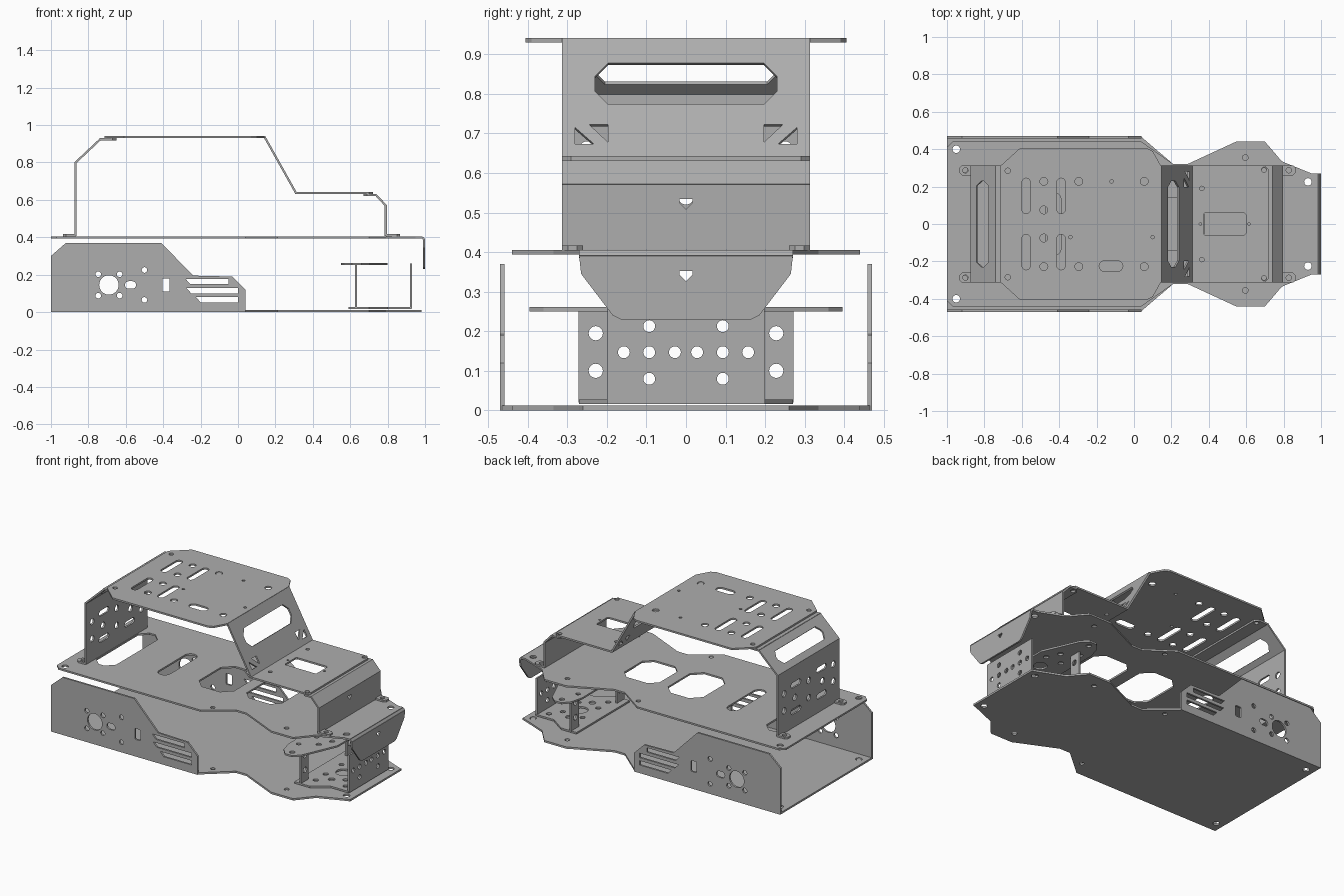
import bpy, bmesh
from math import cos, sin, pi
from mathutils import Vector, Matrix

cube = bpy.data.objects.get("Cube")
if cube:
    bpy.data.objects.remove(cube, do_unlink=True)

metal = bpy.data.materials.new("grey_metal")
metal.use_nodes = True
GREY = (0.42, 0.42, 0.42, 1)
metal.diffuse_color = GREY
metal.node_tree.nodes["Principled BSDF"].inputs["Base Color"].default_value = GREY
T = 0.011  # sheet thickness


# ---- 2D shapes ----
def circle(x, y, r, n=20):
    return [(x + r * cos(2 * pi * i / n), y + r * sin(2 * pi * i / n)) for i in range(n)]


def slot(x, y, w, h, n=8):
    """Rounded slot, long along its larger side."""
    r = min(w, h) / 2
    d = abs(w - h) / 2
    pts = []
    for side in (1, -1):
        for i in range(n + 1):
            a = pi * i / n - pi / 2
            pts.append((side * (d + r * cos(a)), side * r * sin(a)))
    return [(x + a, y + b) if w > h else (x - b, y + a) for a, b in pts]


def chamfered(x, y, w, h, c):
    a, b = w / 2, h / 2
    pts = [(a, c - b), (a, b - c), (a - c, b), (c - a, b),
           (-a, b - c), (-a, c - b), (c - a, -b), (a - c, -b)]
    return [(x + p, y + q) for p, q in pts]


def mirror_v(half):
    """Closed outline from the half with positive second coordinate."""
    return half + [(u, -v) for u, v in reversed(half)]


def mirror_u(half):
    return half + [(-u, v) for u, v in reversed(half)]


def both_v(shapes):
    return shapes + [[(u, -v) for u, v in s] for s in shapes]


def both_u(shapes):
    return shapes + [[(-u, v) for u, v in s] for s in shapes]


# ---- sheet builders ----
def sheet(name, outline, holes, origin, u, v, t=T):
    curve = bpy.data.curves.new(name, 'CURVE')
    curve.dimensions = '2D'
    curve.fill_mode = 'BOTH'
    curve.extrude = t / 2
    for loop in [outline] + holes:
        sp = curve.splines.new('POLY')
        sp.points.add(len(loop) - 1)
        for p, (a, b) in zip(sp.points, loop):
            p.co = (a, b, 0, 1)
        sp.use_cyclic_u = True
    temp = bpy.data.objects.new(name + "_curve", curve)
    bpy.context.collection.objects.link(temp)
    bpy.context.view_layer.update()
    mesh = bpy.data.meshes.new_from_object(temp)
    bpy.data.objects.remove(temp, do_unlink=True)
    u, v = Vector(u), Vector(v)
    frame = Matrix((u, v, u.cross(v).normalized())).transposed().to_4x4()
    frame.translation = origin
    mesh.transform(frame)
    bm = bmesh.new()
    bm.from_mesh(mesh)
    bmesh.ops.remove_doubles(bm, verts=bm.verts, dist=1e-5)
    bmesh.ops.recalc_face_normals(bm, faces=bm.faces)
    bm.to_mesh(mesh)
    bm.free()
    mesh.name = name
    mesh.materials.clear()
    mesh.materials.append(metal)
    for p in mesh.polygons:
        p.material_index = 0
        p.use_smooth = False
    ob = bpy.data.objects.new(name, mesh)
    bpy.context.collection.objects.link(ob)
    return ob


def level(name, outline, holes, z, t=T):
    return sheet(name, outline, holes, (0, 0, z), (1, 0, 0), (0, 1, 0), t)


def upright(name, low, high, outline, holes):
    """Cross sheet through two (x, z) points; shapes are given in (y, z)."""
    slope = (high[0] - low[0]) / (high[1] - low[1])
    return sheet(name, outline, holes, (low[0] - slope * low[1], 0, 0),
                 (0, 1, 0), (slope, 0, 1))


def band(half, z0, z1):
    return [(half, z0), (half, z1), (-half, z1), (-half, z0)]


# ---- chassis floor and side panels ----
front_half = [(0.21, 0.32), (0.285, 0.32), (0.545, 0.44), (0.70, 0.44), (0.735, 0.40), (0.79, 0.335)]
bolts = both_v([circle(-0.95, 0.40, 0.02), circle(0.08, 0.37, 0.014),
                circle(0.595, 0.355, 0.015), circle(0.93, 0.225, 0.02)])
level("floor_plate", mirror_v([(-1, 0.465), (0.04, 0.465)] + front_half + [(0.95, 0.27), (0.98, 0.26)]),
      bolts, 0.006, 0.012)

side_outline = [(-1, 0), (0.04, 0), (0.04, 0.12), (-0.03, 0.19), (-0.24, 0.195),
                (-0.41, 0.37), (-0.92, 0.37), (-1, 0.30)]
side_holes = [circle(-0.69, 0.145, 0.052, 32), slot(-0.575, 0.145, 0.06, 0.04),
              circle(-0.5, 0.225, 0.015), circle(-0.5, 0.065, 0.015),
              chamfered(-0.385, 0.145, 0.04, 0.07, 0.004)]
side_holes += [circle(-0.69 + i * 0.057, 0.145 + j * 0.057, 0.015) for i in (-1, 1) for j in (-1, 1)]
for x0, x1, z in ((-0.28, -0.05, 0.163), (-0.275, 0, 0.114), (-0.225, 0, 0.066)):
    side_holes.append([(x0, z + 0.014), (x0 + 0.025, z - 0.014), (x1, z - 0.014), (x1, z + 0.014)])
for name, y in (("right_side_panel", -0.464), ("left_side_panel", 0.464)):
    sheet(name, side_outline, side_holes, (0, y, 0), (1, 0, 0), (0, 0, 1), 0.012)

# ---- middle deck with folded nose ----
deck_holes = bolts + both_v([circle(-0.905, 0.29, 0.014)]) + [
    chamfered(-0.79, 0, 0.14, 0.52, 0.05), slot(-0.43, 0, 0.08, 0.34),
    chamfered(-0.075, 0, 0.25, 0.34, 0.06), chamfered(0.25, 0, 0.25, 0.28, 0.05)]
level("deck_plate", mirror_v([(-1, 0.41), (-0.97, 0.44), (0.04, 0.44)] + front_half + [(0.95, 0.27), (0.985, 0.27)]),
      deck_holes, 0.4)
small_triangle = [(-0.017, 0.012), (0.017, 0.012), (0.017, 0.004), (0, -0.014), (-0.017, 0.004)]


def triangle_at(z):
    return [(y, z + h) for y, h in small_triangle]


upright("nose_bend", (0.994, 0.388), (0.984, 0.402), band(0.27, 0.388, 0.402), [])
upright("nose_flap", (0.994, 0.23), (0.994, 0.39),
        mirror_u([(0.27, 0.39), (0.265, 0.345), (0.185, 0.24), (0.165, 0.23)]), [triangle_at(0.34)])

# ---- cage rear ----
wall_holes = both_u([slot(0.13, 0.51, 0.10, 0.035), slot(0.13, 0.68, 0.10, 0.035),
                     circle(0.14, 0.595, 0.02), circle(0.25, 0.55, 0.02), circle(0.25, 0.66, 0.02)])
wall_holes += [circle(0, 0.54, 0.02), circle(0, 0.65, 0.02)]
upright("cage_rear_wall", (-0.868, 0.41), (-0.868, 0.8), band(0.313, 0.407, 0.802), wall_holes)
upright("cage_rear_slope", (-0.868, 0.8), (-0.735, 0.925), band(0.313, 0.798, 0.926),
        [chamfered(0, 0.858, 0.46, 0.062, 0.025)])
level("cage_rear_flange", mirror_v([(-0.74, 0.313), (-0.67, 0.313), (-0.65, 0.29)]),
      both_v([circle(-0.675, 0.285, 0.014)]), 0.924)

# ---- roof, windscreen and hood ----
roof_holes = both_v([slot(-0.577, 0.15, 0.044, 0.19), slot(-0.39, 0.15, 0.044, 0.19),
                     circle(-0.675, 0.285, 0.014), circle(0.055, 0.228, 0.021)]
                    + [circle(x, y, 0.021) for x, y in ((-0.482, 0.228), (-0.482, 0.075), (-0.295, 0.228))])
roof_holes += [slot(-0.123, -0.225, 0.127, 0.055), circle(-0.12, 0.228, 0.009),
               circle(-0.34, -0.07, 0.009), circle(0.1, -0.07, 0.009)]
level("roof_plate", mirror_v([(-0.715, 0.31), (-0.61, 0.405), (0.07, 0.405), (0.10, 0.39), (0.143, 0.313)]),
      roof_holes, 0.935)
screen_holes = [chamfered(0, 0.823, 0.46, 0.104, 0.033)] + both_u([
    [(0.28, 0.712), (0.28, 0.67), (0.232, 0.67)],
    [(0.245, 0.72), (0.197, 0.72), (0.197, 0.675)]])
upright("windscreen_panel", (0.31, 0.637), (0.143, 0.935), band(0.313, 0.635, 0.938), screen_holes)
level("hood_plate", mirror_v([(0.307, 0.313), (0.70, 0.313), (0.722, 0.29)]),
      [chamfered(0.485, 0, 0.225, 0.12, 0.008)]
      + both_v([circle(0.695, 0.29, 0.014), circle(0.363, 0.19, 0.012)])
      + [circle(0.355, 0, 0.007), circle(0.615, 0, 0.007)], 0.637)

# ---- hood front ----
level("hood_front_flange", mirror_v([(0.67, 0.29), (0.69, 0.313), (0.74, 0.313)]),
      both_v([circle(0.695, 0.285, 0.014)]), 0.626)
upright("hood_front_slope", (0.79, 0.57), (0.738, 0.626), band(0.313, 0.568, 0.628), [])
upright("hood_front_wall", (0.79, 0.41), (0.79, 0.57), band(0.313, 0.407, 0.572), [triangle_at(0.522)])

# ---- cage feet ----
for name, x0, x1 in (("rear", -0.868, -0.935), ("front", 0.79, 0.865)):
    for side, s in (("left", 1), ("right", -1)):
        tip = x1 + (0.015 if x1 < 0 else -0.015)
        level(f"{name}_{side}_foot",
              [(x0, s * 0.26), (tip, s * 0.26), (x1, s * 0.275), (x1, s * 0.298), (tip, s * 0.313), (x0, s * 0.313)],
              [circle((x0 + x1) / 2, s * 0.287, 0.014)], 0.411)

# ---- front steering bracket ----
tray_holes = [circle(0.75, 0, 0.045, 28)] + both_v([
    circle(0.68, 0.08, 0.016), circle(0.82, 0.08, 0.016), circle(0.75, 0.12, 0.02),
    circle(0.68, 0.18, 0.016), circle(0.87, 0.15, 0.016)])
level("bracket_tray", mirror_v([(0.59, 0.27), (0.70, 0.27), (0.80, 0.20), (0.928, 0.20)]), tray_holes, 0.022)
grille = both_u([circle(y, 0.147, 0.015) for y in (0.028, 0.093, 0.157)]
                + [circle(0.093, z, 0.015) for z in (0.08, 0.213)])
upright("bracket_front_wall", (0.925, 0.02), (0.925, 0.26), band(0.198, 0.018, 0.26), grille)
for side, s in (("left", 1), ("right", -1)):
    upright(f"bracket_{side}_post", (0.632, 0.02), (0.632, 0.255),
            [(s * 0.195, 0.02), (s * 0.272, 0.02), (s * 0.272, 0.255), (s * 0.195, 0.255)],
            [circle(s * 0.228, 0.10, 0.018), circle(s * 0.228, 0.195, 0.018)])
level("bracket_top_plate",
      mirror_v([(0.55, 0.27), (0.57, 0.35), (0.61, 0.395), (0.66, 0.395), (0.70, 0.36), (0.80, 0.13)]),
      [circle(0.70, 0, 0.04, 28)] + both_v([circle(0.635, 0.355, 0.016), circle(0.60, 0.24, 0.014),
       circle(0.74, 0.10, 0.016), circle(0.63, 0.10, 0.016), circle(0.70, 0.18, 0.016)]), 0.256)
